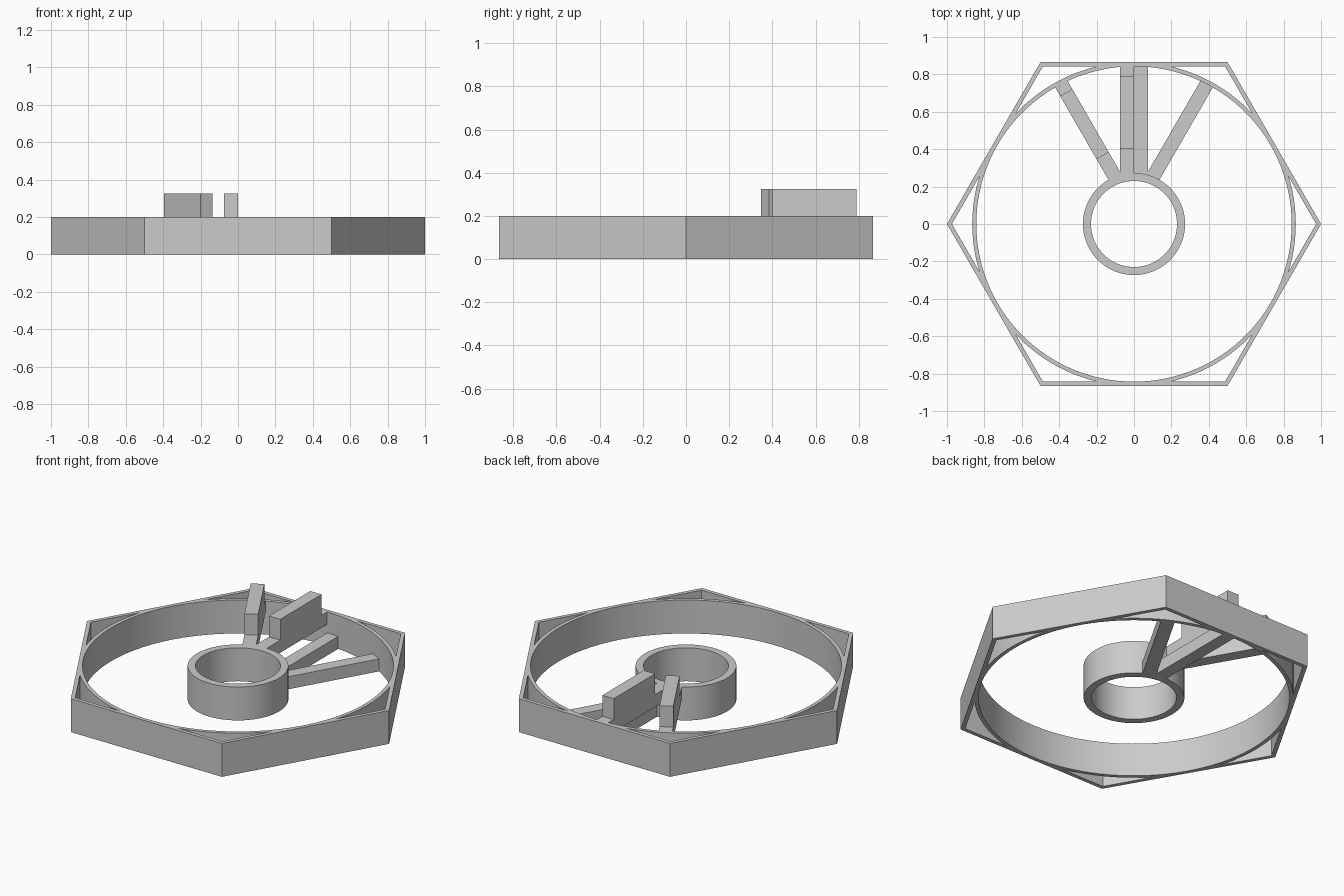
import bpy, bmesh, math
from mathutils import Vector

if "Cube" in bpy.data.objects:
    bpy.data.objects.remove(bpy.data.objects["Cube"], do_unlink=True)

grey = bpy.data.materials.new("light_grey")
grey.use_nodes = True
colour = (0.6, 0.6, 0.6, 1)
grey.diffuse_color = colour
grey.node_tree.nodes["Principled BSDF"].inputs["Base Color"].default_value = colour

HEIGHT = 0.2            # frame and hub height
BAR = 0.075             # spoke width and thickness
RING_IN = 0.843


def finish(name, bm, smooth=False):
    bmesh.ops.recalc_face_normals(bm, faces=bm.faces)
    mesh = bpy.data.meshes.new(name)
    bm.to_mesh(mesh)
    bm.free()
    mesh.materials.append(grey)
    obj = bpy.data.objects.new(name, mesh)
    bpy.context.collection.objects.link(obj)
    if smooth:
        bpy.ops.object.select_all(action="DESELECT")
        obj.select_set(True)
        bpy.context.view_layer.objects.active = obj
        bpy.ops.object.shade_smooth_by_angle(angle=math.radians(30))
    return obj


def tube(name, outer, inner, sides, smooth=True):
    """Upright open tube with a rectangular wall section."""
    bm = bmesh.new()
    section = [(outer, 0), (outer, HEIGHT), (inner, HEIGHT), (inner, 0)]
    loops = []
    for i in range(sides):
        a = math.tau * i / sides
        loops.append([bm.verts.new((r * math.cos(a), r * math.sin(a), z)) for r, z in section])
    for i in range(sides):
        here, there = loops[i], loops[(i + 1) % sides]
        for j in range(4):
            k = (j + 1) % 4
            bm.faces.new((here[j], there[j], there[k], here[k]))
    return finish(name, bm, smooth)


def bar(name, degrees, side, start, end, bottom, top):
    """Box along a radial line, lying wholly on one side of that line."""
    a = math.radians(degrees)
    along = Vector((math.cos(a), math.sin(a), 0))
    across = Vector((-math.sin(a), math.cos(a), 0)) * side * BAR
    bm = bmesh.new()
    base = [along * start, along * end, along * end + across, along * start + across]
    face = bm.faces.new([bm.verts.new(p + Vector((0, 0, bottom))) for p in base])
    raised = bmesh.ops.extrude_face_region(bm, geom=[face])["geom"]
    bmesh.ops.translate(bm, vec=(0, 0, top - bottom),
                        verts=[v for v in raised if isinstance(v, bmesh.types.BMVert)])
    return finish(name, bm)


# Outer frame, inner ring and central hub
tube("hexagon_frame", 1.0, RING_IN / math.cos(math.pi / 6), 6, smooth=False)
tube("inner_ring", 0.865, RING_IN, 128)
tube("hub", 0.273, 0.23, 96)

# Low spokes on the left
for name, degrees, side in (("left_spoke", 60, 1), ("left_middle_spoke", 90, -1)):
    bar(name, degrees, side, 0.255, 0.846, 0, BAR)

# High spokes on the right, each carrying a raised block
for name, degrees, side in (("right_spoke", 120, -1), ("right_middle_spoke", 90, 1)):
    bar(name, degrees, side, 0.255, 0.846, HEIGHT - BAR, HEIGHT)
    bar(name + "_block", degrees, side, 0.4, 0.79, HEIGHT, 0.325)
